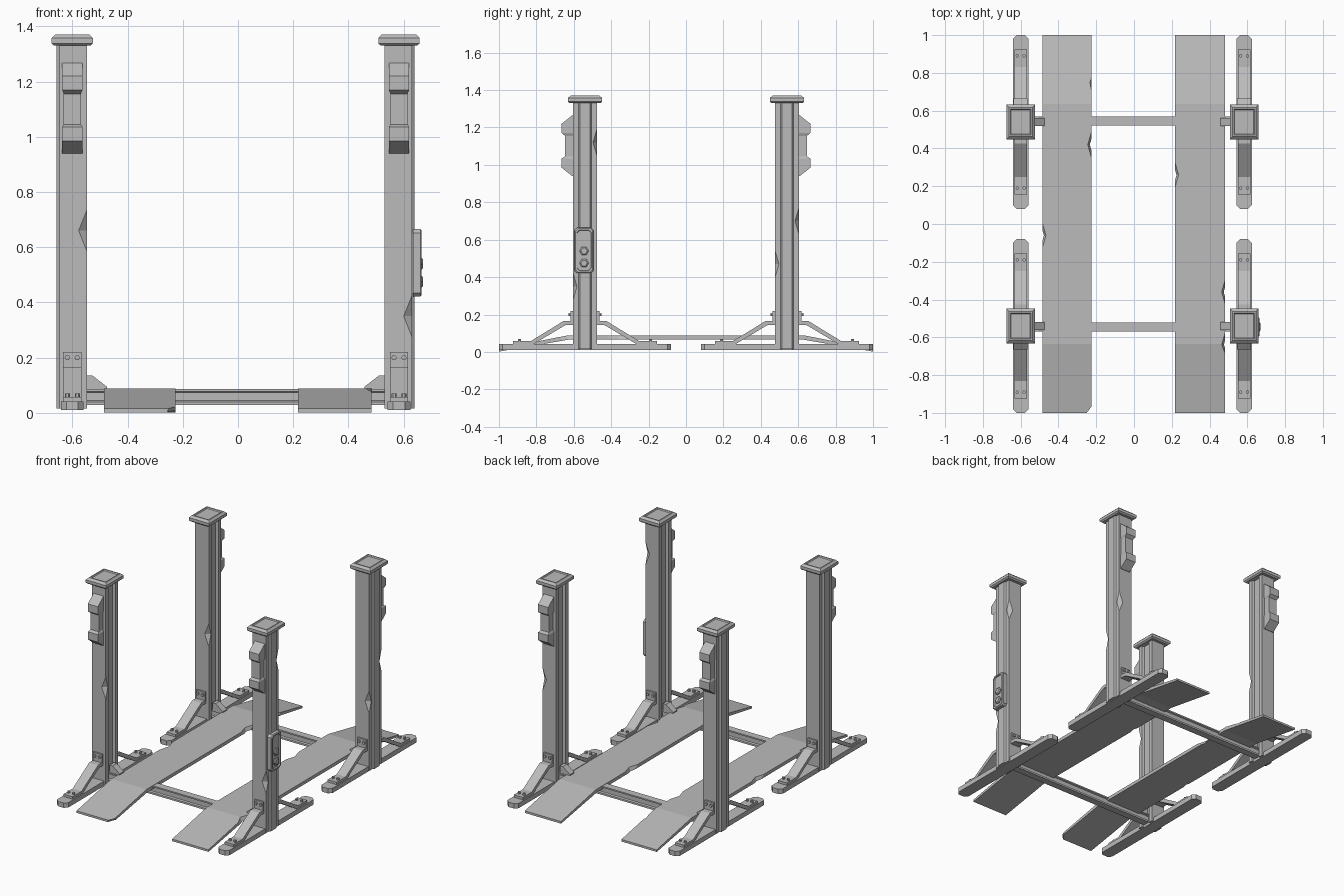
import bpy, bmesh
from math import cos, sin, tau
from mathutils import Vector

old = bpy.data.objects.get("Cube")
if old:
    bpy.data.objects.remove(old)

grey = bpy.data.materials.new("grey_metal")
grey.use_nodes = True
grey.diffuse_color = (0.5, 0.5, 0.5, 1)
grey.node_tree.nodes["Principled BSDF"].inputs["Base Color"].default_value = (0.5, 0.5, 0.5, 1)


def loft(name, rings):
    """Skin a stack of equal rings of points and cap both ends."""
    bm = bmesh.new()
    loops = [[bm.verts.new(p) for p in ring] for ring in rings]
    n = len(loops[0])
    for low, high in zip(loops, loops[1:]):
        for i in range(n):
            j = (i + 1) % n
            bm.faces.new((low[i], low[j], high[j], high[i]))
    bm.faces.new(loops[0])
    bm.faces.new(loops[-1])
    bmesh.ops.recalc_face_normals(bm, faces=bm.faces)
    mesh = bpy.data.meshes.new(name)
    bm.to_mesh(mesh)
    bm.free()
    mesh.materials.append(grey)
    ob = bpy.data.objects.new(name, mesh)
    bpy.context.collection.objects.link(ob)
    return ob


def chip(ob, center, size):
    """Cut a diamond-shaped dent out of an edge."""
    c = Vector(center)
    bm = bmesh.new()
    axes = [Vector((size[0], 0, 0)), Vector((0, size[1], 0)), Vector((0, 0, size[2]))]
    for v in [s * a for a in axes for s in (1, -1)]:
        bm.verts.new(c + v)
    bmesh.ops.convex_hull(bm, input=bm.verts)
    bmesh.ops.recalc_face_normals(bm, faces=bm.faces)
    mesh = bpy.data.meshes.new("dent_cutter")
    bm.to_mesh(mesh)
    bm.free()
    mesh.materials.append(grey)
    cutter = bpy.data.objects.new("dent_cutter", mesh)
    cutter.hide_render = True
    bpy.context.collection.objects.link(cutter)
    mod = ob.modifiers.new("dent", 'BOOLEAN')
    mod.operation = 'DIFFERENCE'
    mod.solver = 'EXACT'
    mod.object = cutter
    bpy.context.view_layer.objects.active = ob
    bpy.ops.object.modifier_apply(modifier=mod.name)
    bpy.data.objects.remove(cutter)


def rect(a, b):
    return [(-a, -b), (a, -b), (a, b), (-a, b)]


def chamfered(a, b, c):
    return [(-a + c, -b), (a - c, -b), (a, -b + c), (a, b - c),
            (a - c, b), (-a + c, b), (-a, b - c), (-a, -b + c)]


def hexagon(r):
    return [(r * cos(tau * i / 6), r * sin(tau * i / 6)) for i in range(6)]


MID, SPAN, DEPTH = -0.0085, 0.5915, 0.54


def station(sx, sy):
    """Map local (outward u, outward v, height) to the chosen corner."""
    return lambda u, v, z: (MID + sx * (SPAN + u), sy * (DEPTH + v), z)


def half_post(side):
    pts = [(-0.053, 0.035), (-0.053, 0.065), (0.047, 0.065),
           (0.047, 0.036), (0.057, 0.028)]
    inner = [(-0.035, 0.03)]
    one = inner + pts
    return one + [(u, -v) for u, v in reversed(one)]


SPLAY = [(0.065, 0.165), (0.115, 0.165), (0.29, 0.058), (0.385, 0.058),
         (0.385, 0.042), (0.275, 0.042), (0.105, 0.143), (0.065, 0.143)]
LOCKBOX = [(1.27, 0.062, 0.037), (1.22, 0.125, 0.037), (1.17, 0.125, 0.037),
           (1.155, 0.106, 0.031), (1.045, 0.106, 0.031), (1.035, 0.125, 0.037),
           (0.985, 0.125, 0.037), (0.94, 0.068, 0.037)]

posts = {}
for sx, xname in ((1, "left"), (-1, "right")):
    for sy, yname in ((-1, "front"), (1, "back")):
        P = station(sx, sy)
        tag = f"{yname}_{xname}_"

        # Column with inner channel and outer rib
        posts[sx, sy] = loft(tag + "post", [[P(u, v, z) for u, v in half_post(1)]
                                            for z in (0.015, 1.34)])

        # Stepped cap with a shallow recessed top
        cap = [(0.066, 0.083, 1.33), (0.075, 0.092, 1.338), (0.075, 0.092, 1.357),
               (0.062, 0.078, 1.37), (0.054, 0.069, 1.37), (0.05, 0.064, 1.364)]
        loft(tag + "cap", [[P(u, v, z) for u, v in rect(a, b)] for a, b, z in cap])

        # Lock housing on the outer face
        loft(tag + "lock_housing", [[P(-w, 0.06, z), P(w, 0.06, z), P(w, v, z), P(-w, v, z)]
                                    for z, v, w in LOCKBOX])

        # Base plate
        loft(tag + "base_plate", [[P(u, v, z) for u, v in chamfered(0.041, 0.46, 0.02)]
                                  for z in (0.01, 0.042)])

        # Bent braces, mounting plates and bolts on both faces
        for d, dname in ((1, "outer_"), (-1, "inner_")):
            loft(tag + dname + "brace", [[P(u, d * v, z) for v, z in SPLAY]
                                         for u in (-0.033, 0.033)])
            loft(tag + dname + "brace_plate",
                 [[P(u, d * v, z + 0.182) for u, z in rect(0.033, 0.038)]
                  for v in (0.06, 0.077)])
            for u in (-0.018, 0.018):
                loft(tag + dname + "post_bolt",
                     [[P(u + a, d * v, z + 0.2) for a, z in hexagon(0.01)]
                      for v in (0.07, 0.087)])
                loft(tag + dname + "foot_bolt",
                     [[P(u + a, d * (0.35 + b), z) for a, b in hexagon(0.009)]
                      for z in (0.05, 0.07)])

        # Gusset between post and cross beam
        gusset = [(-0.05, 0.135), (-0.073, 0.135), (-0.125, 0.095),
                  (-0.125, 0.08), (-0.05, 0.08)]
        loft(tag + "gusset", [[P(u, v, z) for u, z in gusset] for v in (-0.022, 0.022)])

# Cross beams with a grooved section
half_beam = [(0.024, 0.028), (0.024, 0.04), (0.015, 0.045),
             (0.015, 0.073), (0.024, 0.077), (0.024, 0.086)]
section = half_beam + [(-y, z) for y, z in reversed(half_beam)]
for sy, yname in ((-1, "front"), (1, "back")):
    loft(yname + "_cross_beam", [[(x, sy * 0.545 + y, z) for y, z in section]
                                 for x in (-0.565, 0.545)])

# Runways with sloped ends
runway = [(-1, 0.002), (-1, 0.016), (-0.635, 0.088), (0.635, 0.088),
          (1, 0.016), (1, 0.002), (0.625, 0.066), (-0.625, 0.066)]
right_runway = loft("right_runway", [[(x, y, z) for y, z in runway] for x in (-0.485, -0.226)])
left_runway = loft("left_runway", [[(x, y, z) for y, z in runway] for x in (0.217, 0.483)])

# Dents along runway edges
for x, y in ((-0.226, 0.75), (-0.226, 0.42), (-0.485, -0.06)):
    chip(right_runway, (x, y, 0.09), (0.02, 0.07, 0.04))
chip(right_runway, (-0.226, -1, 0.005), (0.03, 0.045, 0.06))
for x, y in ((0.217, 0.26), (0.483, -0.36), (0.483, -0.64)):
    chip(left_runway, (x, y, 0.09), (0.02, 0.07, 0.04))

# Dents along post corners: corner, which edge, height
for sx, sy, u, v, z in ((-1, -1, -0.053, 0.065, 0.66), (1, -1, 0.047, 0.065, 0.35),
                        (1, -1, 0.047, -0.065, 1.12), (1, 1, 0.047, 0.065, 0.7),
                        (1, 1, 0.047, -0.065, 0.47), (-1, 1, -0.053, -0.065, 0.6)):
    chip(posts[sx, sy], station(sx, sy)(u, v, z), (0.03, 0.022, 0.075))

# Control box with recessed face and two buttons
C = station(1, -1)
box = [(0.05, 0.051, 0.122), (0.077, 0.051, 0.122), (0.082, 0.046, 0.117),
       (0.082, 0.039, 0.109), (0.075, 0.037, 0.107)]
loft("control_box", [[C(u, 0.005 + v, 0.543 + z) for v, z in chamfered(a, b, 0.014)]
                     for u, a, b in box])
for z0 in (0.54, 0.475):
    loft("control_button", [[C(u, 0.005 + r * a, z0 + r * b) for a, b in hexagon(0.025)]
                            for u, r in ((0.07, 1), (0.082, 1), (0.087, 0.7))])
